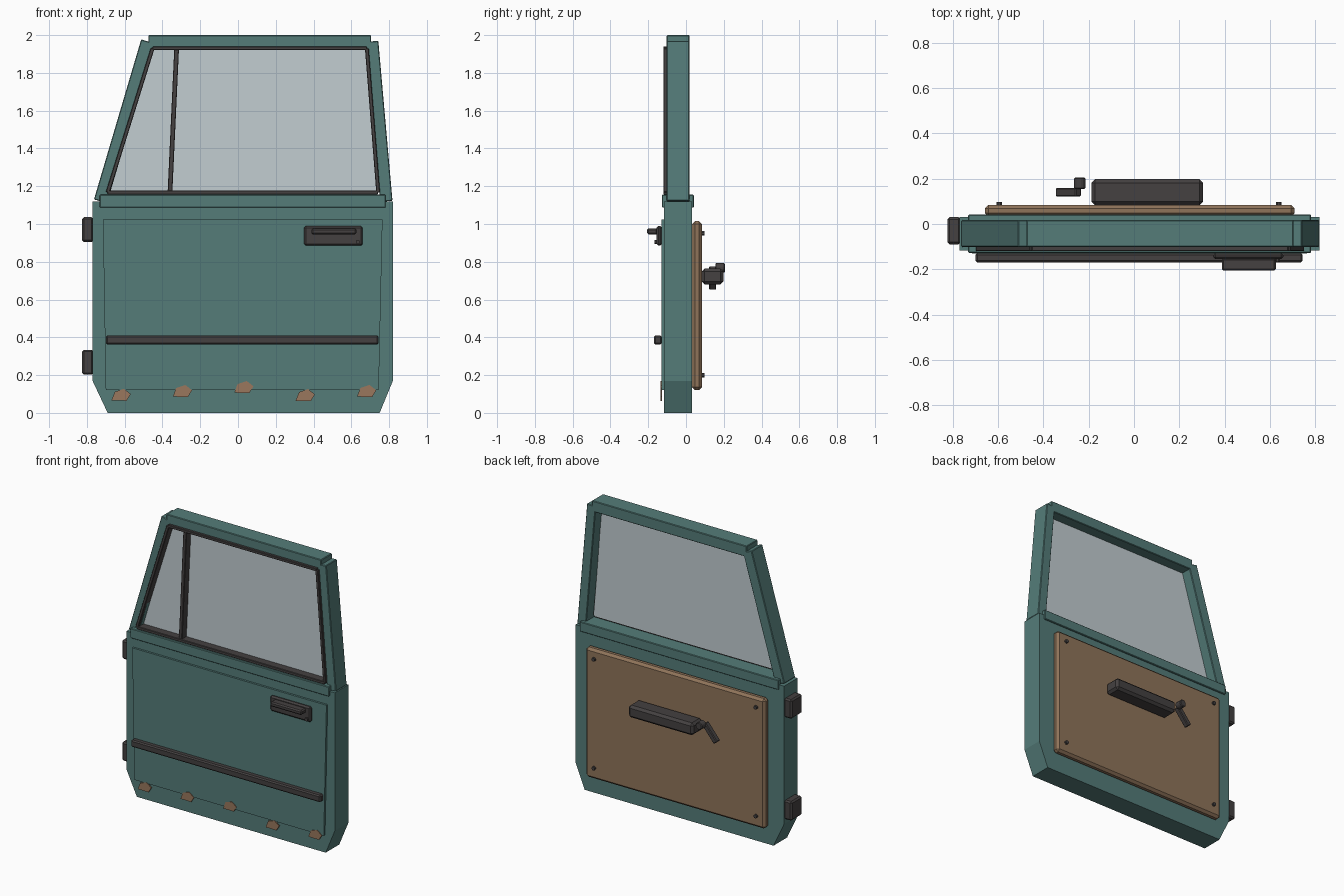
import bpy, bmesh, math
from mathutils import Vector

cube = bpy.data.objects.get("Cube")
if cube:
    bpy.data.objects.remove(cube, do_unlink=True)


def material(name, rgb):
    m = bpy.data.materials.new(name)
    m.use_nodes = True
    m.diffuse_color = (*rgb, 1)
    m.node_tree.nodes["Principled BSDF"].inputs["Base Color"].default_value = (*rgb, 1)
    return m


TEAL = material("teal_paint", (0.089, 0.202, 0.191))
GLASS = material("pale_glass", (0.54, 0.61, 0.64))
BLACK = material("black_rubber", (0.058, 0.052, 0.052))
TRIM = material("tan_trim", (0.275, 0.174, 0.102))
RUST = material("rust", (0.32, 0.185, 0.11))


def prism(name, pts, y0, y1, mat, bevel=0):
    """Extrude an x-z outline from y0 to y1, with optional chamfered edges."""
    bm = bmesh.new()
    face = bm.faces.new([bm.verts.new((x, y0, z)) for x, z in pts])
    new = bmesh.ops.extrude_face_region(bm, geom=[face])["geom"]
    bmesh.ops.translate(bm, vec=(0, y1 - y0, 0),
                        verts=[v for v in new if isinstance(v, bmesh.types.BMVert)])
    bmesh.ops.recalc_face_normals(bm, faces=bm.faces)
    if bevel:
        bmesh.ops.bevel(bm, geom=bm.edges[:], offset=bevel, segments=1, affect='EDGES')
    mesh = bpy.data.meshes.new(name)
    bm.to_mesh(mesh)
    bm.free()
    mesh.materials.append(mat)
    ob = bpy.data.objects.new(name, mesh)
    bpy.context.collection.objects.link(ob)
    return ob


def box(name, x0, x1, z0, z1, y0, y1, mat, bevel=0):
    return prism(name, [(x0, z0), (x1, z0), (x1, z1), (x0, z1)], y0, y1, mat, bevel)


def bar(name, a, b, width, y0, y1, mat, bevel=0):
    """Straight bar between two x-z points with square ends."""
    a, b = Vector(a), Vector(b)
    d = (b - a).normalized()
    n = Vector((-d.y, d.x)) * width / 2
    return prism(name, [a + n, a - n, b - n, b + n], y0, y1, mat, bevel)


def disc(name, x, z, r, y0, y1, mat, sides=8, bevel=0):
    pts = [(x + r * math.cos((i + 0.5) * math.tau / sides),
            z + r * math.sin((i + 0.5) * math.tau / sides)) for i in range(sides)]
    return prism(name, pts, y0, y1, mat, bevel)


# Lower door shell, raised outer skin and belt rail
prism("door_shell", [(-0.69, 0), (0.75, 0), (0.82, 0.17), (0.82, 1.12),
                     (-0.77, 1.12), (-0.77, 0.17)], -0.116, 0.032, TEAL)
prism("outer_skin", [(-0.70, 0.12), (0.745, 0.12), (0.765, 1.025), (-0.715, 1.025)],
      -0.13, -0.11, TEAL)
box("belt_rail", -0.733, 0.782, 1.087, 1.155, -0.128, 0.042, TEAL, 0.004)

# Window frame
FRAME = (-0.102, 0.018, TEAL, 0.004)
bar("front_pillar", (-0.728, 1.12), (-0.478, 1.967), 0.072, *FRAME)
bar("rear_pillar", (0.785, 1.12), (0.71, 1.967), 0.066, *FRAME)
box("top_rail", -0.475, 0.705, 1.925, 2.0, *FRAME)

# Glass and its rubber seal
corners = [(-0.69, 1.167), (0.742, 1.167), (0.682, 1.93), (-0.452, 1.93)]
prism("window_glass", corners, -0.066, -0.056, GLASS)
for i, side in enumerate(("bottom", "rear", "top", "front")):
    bar(side + "_window_seal", corners[i], corners[(i + 1) % 4], 0.02, -0.12, -0.06, BLACK, 0.003)
bar("quarter_window_divider", (-0.36, 1.17), (-0.325, 1.928), 0.025, -0.115, -0.06, BLACK, 0.003)

# Outside fittings
box("side_moulding", -0.70, 0.745, 0.362, 0.41, -0.17, -0.128, BLACK, 0.008)
for label, z in (("upper", 0.97), ("lower", 0.268)):
    box(label + "_hinge", -0.825, -0.765, z - 0.066, z + 0.066, -0.09, 0.03, BLACK, 0.01)
box("handle_base", 0.35, 0.66, 0.885, 0.99, -0.155, -0.128, BLACK, 0.01)
box("handle_grip", 0.388, 0.627, 0.945, 0.977, -0.206, -0.15, BLACK, 0.008)
disc("handle_lock", 0.635, 0.905, 0.012, -0.167, -0.15, BLACK)

# Rust patches along the bottom edge
for i, (x, z) in enumerate([(-0.62, 0.092), (-0.295, 0.112), (0.03, 0.133),
                            (0.355, 0.09), (0.68, 0.112)]):
    shape = [(-0.05, -0.026), (-0.032, 0.02), (0.016, 0.036), (0.052, 0.008), (0.03, -0.028)]
    prism(f"rust_patch_{i + 1}", [(x + dx, z + dz) for dx, dz in shape], -0.134, -0.126, RUST)

# Inside trim panel with corner screws
box("trim_panel", -0.658, 0.71, 0.12, 1.015, 0.032, 0.085, TRIM, 0.016)
for x in (-0.595, 0.64):
    for z in (0.2, 0.95):
        disc("trim_screw", x, z, 0.013, 0.08, 0.097, BLACK)

# Armrest and window crank
box("armrest", -0.188, 0.306, 0.68, 0.765, 0.083, 0.198, BLACK, 0.016)
bar("crank_arm", (-0.245, 0.768), (-0.335, 0.66), 0.035, 0.122, 0.16, BLACK, 0.005)
disc("crank_knob", -0.24, 0.768, 0.027, 0.155, 0.206, BLACK, 8, 0.005)
